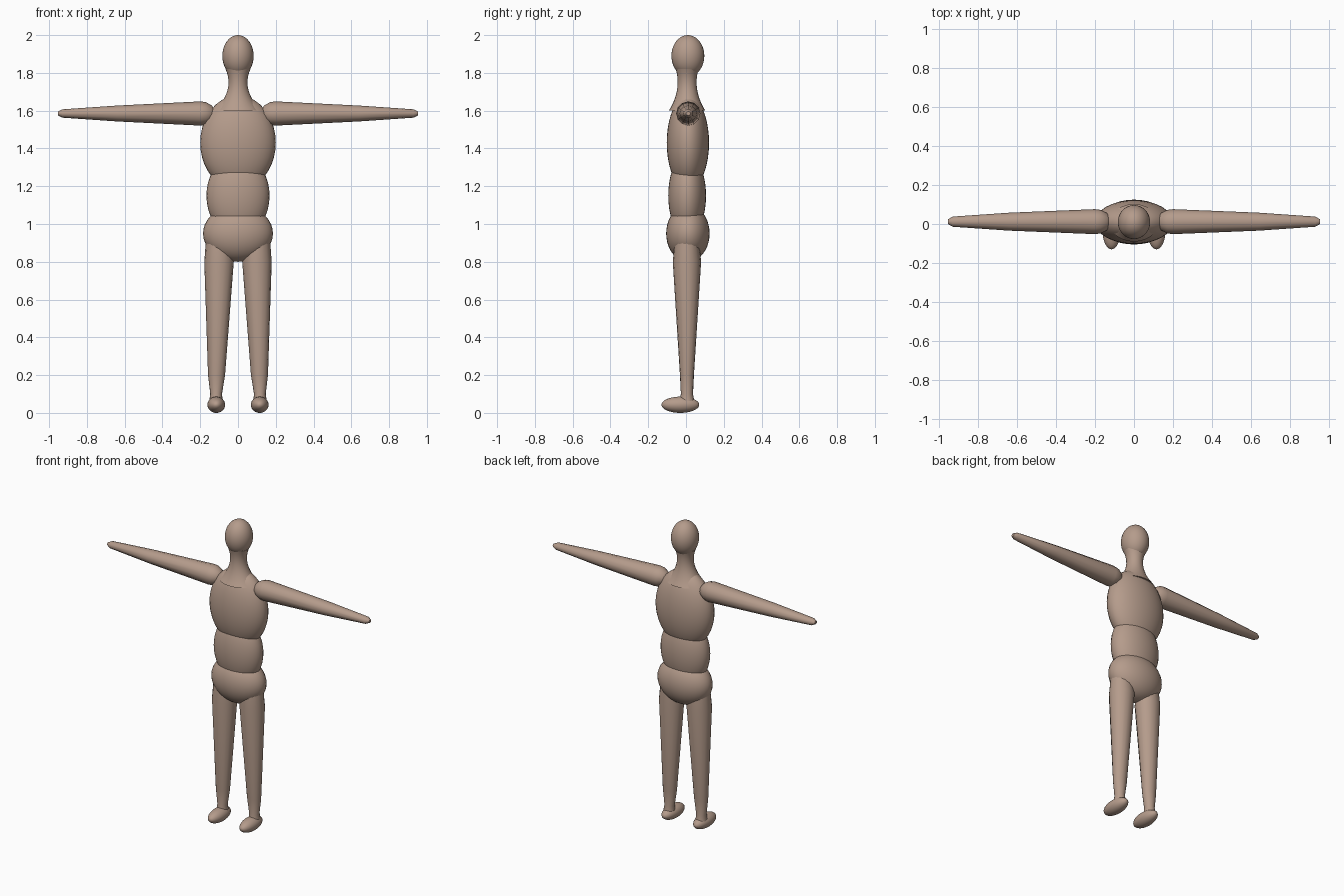
import bpy
import bmesh
import math

default_cube = bpy.data.objects.get("Cube")
if default_cube:
    bpy.data.objects.remove(default_cube, do_unlink=True)

# One flat colour for the whole figure
clay = bpy.data.materials.new("clay_skin")
clay.use_nodes = True
colour = (0.46, 0.33, 0.26, 1)
clay.diffuse_color = colour
shader = clay.node_tree.nodes["Principled BSDF"]
shader.inputs["Base Color"].default_value = colour


def loft(name, rings, place, sides):
    """Skin rings of (position, half width, half depth); place maps them to space."""
    bm = bmesh.new()
    loops = []
    for position, width, depth in rings:
        loop = []
        for k in range(sides):
            angle = math.tau * k / sides
            point = place(position, width * math.cos(angle), depth * math.sin(angle))
            loop.append(bm.verts.new(point))
        loops.append(loop)
    for lower, upper in zip(loops, loops[1:]):
        for k in range(sides):
            following = (k + 1) % sides
            bm.faces.new((lower[k], lower[following], upper[following], upper[k]))
    bm.faces.new(loops[0])
    bm.faces.new(loops[-1])
    bmesh.ops.recalc_face_normals(bm, faces=bm.faces)
    mesh = bpy.data.meshes.new(name)
    bm.to_mesh(mesh)
    bm.free()
    mesh.materials.append(clay)
    part = bpy.data.objects.new(name, mesh)
    bpy.context.collection.objects.link(part)
    smooth(part)


def ellipsoid(name, centre, radii):
    bpy.ops.mesh.primitive_uv_sphere_add(segments=32, ring_count=20, radius=1)
    part = bpy.context.object
    part.name = name
    part.location = centre
    part.scale = radii
    part.data.materials.append(clay)
    smooth(part)


def smooth(part):
    bpy.ops.object.select_all(action="DESELECT")
    part.select_set(True)
    bpy.context.view_layer.objects.active = part
    bpy.ops.object.shade_smooth_by_angle(angle=math.radians(60))


# Head and trunk are stacked rounded masses
ellipsoid("head", (0, 0.01, 1.89), (0.083, 0.087, 0.11))
ellipsoid("chest", (0, 0.01, 1.43), (0.2, 0.112, 0.25))
ellipsoid("waist", (0, 0.006, 1.15), (0.167, 0.1, 0.22))
ellipsoid("pelvis", (0, 0.01, 0.95), (0.185, 0.115, 0.15))

# Neck narrows in the middle and flares into the head and shoulders
neck_rings = []
for step in range(13):
    height = 1.6 + 0.22 * step / 12
    flare = ((height - 1.75) / 0.11) ** 2
    neck_rings.append((height, 0.05 + 0.04 * flare, 0.05 + 0.025 * flare))
loft("neck", neck_rings, lambda height, u, v: (u, 0.006 + v, height), sides=24)

# Limb cross-sections, from shoulder to hand and from ankle to hip
arm_rings = [
    (0.12, 0.02, 0.02), (0.14, 0.045, 0.043), (0.17, 0.06, 0.06), (0.2, 0.064, 0.064),
    (0.64, 0.046, 0.042), (0.93, 0.026, 0.022), (0.954, 0.012, 0.01),
]
leg_rings = [
    (0.06, 0.036, 0.04), (0.1, 0.031, 0.032), (0.2, 0.045, 0.037),
    (0.8, 0.078, 0.075), (0.95, 0.07, 0.06),
]

for label, side in (("left", 1), ("right", -1)):
    def place_arm(reach, u, v):
        return (side * reach, 0.012 + u, 1.585 + v)

    def place_leg(height, u, v):
        # Legs stand slightly apart at the ankle
        return (side * (0.118 - 0.022 * height) + u, 0.005 + v, height)

    loft(label + "_arm", arm_rings, place_arm, sides=12)
    loft(label + "_leg", leg_rings, place_leg, sides=16)
    ellipsoid(label + "_foot", (side * 0.115, -0.03, 0.043), (0.047, 0.1, 0.043))
